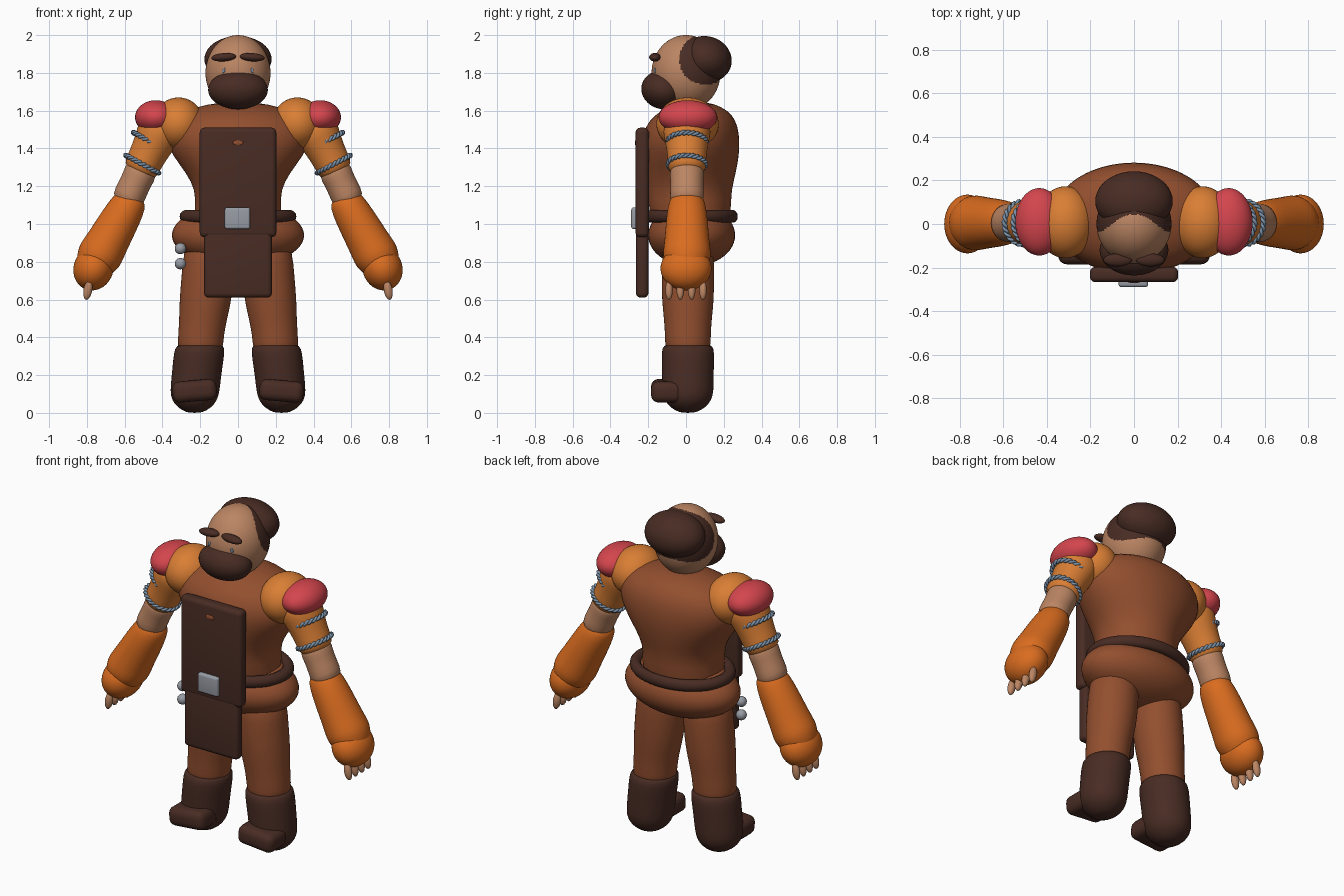
import bpy, bmesh, math
from mathutils import Vector, Matrix

if "Cube" in bpy.data.objects:
    bpy.data.objects.remove(bpy.data.objects["Cube"])


def material(name, r, g, b):
    m = bpy.data.materials.new(name)
    m.use_nodes = True
    m.diffuse_color = (r, g, b, 1)
    m.node_tree.nodes["Principled BSDF"].inputs["Base Color"].default_value = (r, g, b, 1)
    return m


BROWN = material("rust brown", .29, .078, .028)
DARK = material("dark brown", .065, .025, .017)
SKIN = material("skin", .50, .235, .125)
PINK = material("rose red", .66, .06, .075)
AMBER = material("amber", .70, .21, .035)
ORANGE = material("orange", .70, .15, .014)
STEEL = material("steel grey", .31, .33, .37)
ROPE = material("blue grey rope", .20, .29, .40)


def finish(name, bm, mat, subdiv=0):
    me = bpy.data.meshes.new(name)
    bmesh.ops.recalc_face_normals(bm, faces=bm.faces)
    bm.to_mesh(me)
    bm.free()
    me.materials.append(mat)
    me.shade_smooth()
    ob = bpy.data.objects.new(name, me)
    bpy.context.collection.objects.link(ob)
    if subdiv:
        ob.modifiers.new("smooth", "SUBSURF").levels = subdiv
        ob.modifiers["smooth"].render_levels = subdiv
    return ob


def ball(name, centre, radii, mat, tilt=0, axis="X", seg=40):
    bm = bmesh.new()
    bmesh.ops.create_uvsphere(bm, u_segments=seg, v_segments=seg * 2 // 3, radius=1)
    mx = Matrix.Translation(centre) @ Matrix.Rotation(tilt, 4, axis) @ Matrix.Diagonal((*radii, 1))
    bm.transform(mx)
    return finish(name, bm, mat)


def loft(name, rings, mat, tilt=0, n=24):
    """Rings are (x, y, z, rx, ry), all turned about y by tilt."""
    bm = bmesh.new()
    rot = Matrix.Rotation(tilt, 3, "Y")
    loops = []
    for x, y, z, rx, ry in rings:
        angles = [math.tau * i / n for i in range(n)]
        loops.append([bm.verts.new(Vector((x, y, z)) + rot @ Vector((rx * math.cos(a), ry * math.sin(a), 0)))
                      for a in angles])
    for a, b in zip(loops, loops[1:]):
        for i in range(n):
            bm.faces.new((a[i], a[(i + 1) % n], b[(i + 1) % n], b[i]))
    bm.faces.new(loops[0])
    bm.faces.new(loops[-1])
    return finish(name, bm, mat, 1)


def box(name, centre, size, mat, bevel=.02, tilt=0):
    bm = bmesh.new()
    bmesh.ops.create_cube(bm, size=1)
    bm.transform(Matrix.Translation(centre) @ Matrix.Rotation(tilt, 4, "Y") @ Matrix.Diagonal((*size, 1)))
    bmesh.ops.bevel(bm, geom=bm.edges[:], offset=bevel, segments=4, profile=.5, affect="EDGES")
    ob = finish(name, bm, mat)
    bpy.ops.object.select_all(action="DESELECT")
    ob.select_set(True)
    bpy.context.view_layer.objects.active = ob
    bpy.ops.object.shade_smooth_by_angle(angle=math.radians(35))
    return ob


def rope(name, centre, radius, tilt):
    """Two strands twisted around a ring."""
    cu = bpy.data.curves.new(name, "CURVE")
    cu.dimensions = "3D"
    cu.bevel_depth, cu.bevel_resolution = .008, 1
    n = 120
    for phase in (0, math.pi):
        sp = cu.splines.new("POLY")
        sp.points.add(n - 1)
        sp.use_cyclic_u = True
        for i, p in enumerate(sp.points):
            a = math.tau * i / n
            r = radius + .007 * math.cos(12 * a + phase)
            p.co = (r * math.cos(a), r * math.sin(a), .007 * math.sin(12 * a + phase), 1)
    cu.materials.append(ROPE)
    ob = bpy.data.objects.new(name, cu)
    ob.location, ob.rotation_euler = centre, (0, tilt, 0)
    bpy.context.collection.objects.link(ob)


# Torso, hips and belt
loft("torso", [(0, .03, .95, .24, .19), (0, .02, 1.08, .228, .22), (0, .02, 1.18, .225, .22),
               (0, .025, 1.27, .275, .24), (0, .025, 1.36, .345, .256), (0, .025, 1.44, .385, .26),
               (0, .03, 1.52, .375, .245), (0, .04, 1.58, .32, .205), (0, .05, 1.62, .22, .14),
               (0, .05, 1.645, .1, .07)], BROWN, n=40)
ball("hips", (0, .03, .94), (.35, .23, .165), BROWN)
bpy.ops.mesh.primitive_torus_add(major_radius=.275, minor_radius=.034, major_segments=56, minor_segments=14,
                                 location=(0, .03, 1.04))
belt = bpy.context.object
belt.name = "belt"
belt.scale.y = .79
belt.data.materials.append(DARK)
belt.data.shade_smooth()

# Apron with its buckle and hole
box("apron_bib", (0, -.232, 1.22), (.405, .07, .58), DARK, .025)
box("apron_skirt", (0, -.232, .79), (.36, .066, .36), DARK, .025)
box("buckle", (-.003, -.27, 1.03), (.135, .04, .115), STEEL, .013)
ball("apron_hole", (0, -.267, 1.43), (.028, .004, .013), BROWN, seg=20)

# Pouch beads hanging at the right hip
for i, z in enumerate((.87, .79)):
    ball(f"hip_bead_{i + 1}", (-.305, -.09, z), (.03, .03, .03), STEEL, seg=20)

# Head: hair is painted on the skull where the side profile falls in an oval
head = ball("head", (0, 0, 1.8), (.172, .182, .2), SKIN, seg=120)
head.data.materials.append(DARK)
for f in head.data.polygons:
    c = f.center
    if ((c.y - .105) / .14) ** 2 + ((c.z - 1.872) / .135) ** 2 < 1:
        f.material_index = 1
ball("hair", (0, .105, 1.872), (.178, .138, .122), DARK, math.radians(-15))
ball("beard", (0, -.12, 1.71), (.158, .117, .102), DARK, math.radians(-12))

for s, side in ((1, "left"), (-1, "right")):
    # Brow and eye
    ball(f"{side}_eyebrow", (s * .075, -.165, 1.883), (.066, .03, .022), DARK, s * math.radians(4), "Y", 24)
    ball(f"{side}_eye", (s * .075, -.164, 1.812), (.007, .007, .014), ROPE, s * math.radians(-15), "Y", 16)

    # Shoulder and pauldron
    ball(f"{side}_shoulder", (s * .315, .008, 1.53), (.135, .165, .14), AMBER)
    ball(f"{side}_shoulder_pad", (s * .435, .01, 1.565), (.11, .155, .09), PINK)

    # Arm sections share one tilted axis
    tilt = s * math.radians(-28)

    def limb(name, start, direction, stations, mat):
        loft(f"{side}_{name}", [(s * (start[0] + t * direction[0]), .005, start[1] + t * direction[1], r, r * 1.06)
                                for t, r in stations], mat, tilt)

    limb("upper_arm", (.40, 1.52), (.45, -.89),
         [(-.05, .06), (0, .125), (.07, .115), (.15, .1), (.22, .096), (.27, .093), (.29, .05)], AMBER)
    limb("elbow", (.50, 1.31), (.42, -.9), [(0, .05), (.02, .09), (.08, .083), (.14, .083), (.21, .088), (.24, .05)], SKIN)
    limb("forearm", (.565, 1.13), (.49, -.872),
         [(-.03, .04), (-.015, .08), (.04, .096), (.14, .106), (.26, .113), (.33, .122), (.36, .116),
          (.42, .1), (.45, .05)], ORANGE)
    ball(f"{side}_mitten", (s * .765, 0, .765), (.105, .135, .118), ORANGE, s * math.radians(-20), "Y")
    for i in range(4):
        ball(f"{side}_finger_{i + 1}", (s * .795, -.09 + .06 * i, .65), (.023, .02, .052), SKIN,
             s * math.radians(-10), "Y", 16)
    rope(f"{side}_rope_upper", (s * .465, .005, 1.437), .1, tilt)
    rope(f"{side}_rope_lower", (s * .507, .005, 1.317), .098, tilt)

    # Leg and boot
    loft(f"{side}_leg", [(s * x, .01, z, r, r) for x, z, r in
                         ((.15, .92, .1), (.15, .86, .14), (.16, .72, .14), (.172, .6, .139), (.184, .5, .128),
                          (.195, .42, .122), (.2, .34, .122), (.2, .3, .1))], BROWN)
    loft(f"{side}_boot", [(s * x, .01, z, r, r * 1.04) for x, z, r in
                          ((.2, .362, .09), (.2, .36, .127), (.205, .32, .136), (.215, .24, .133), (.225, .15, .132),
                           (.23, .09, .13), (.23, .045, .108), (.23, .012, .065), (.23, 0, .03))], DARK)
    box(f"{side}_toe", (s * .23, -.1, .117), (.235, .17, .112), DARK, .04, s * math.radians(5))
